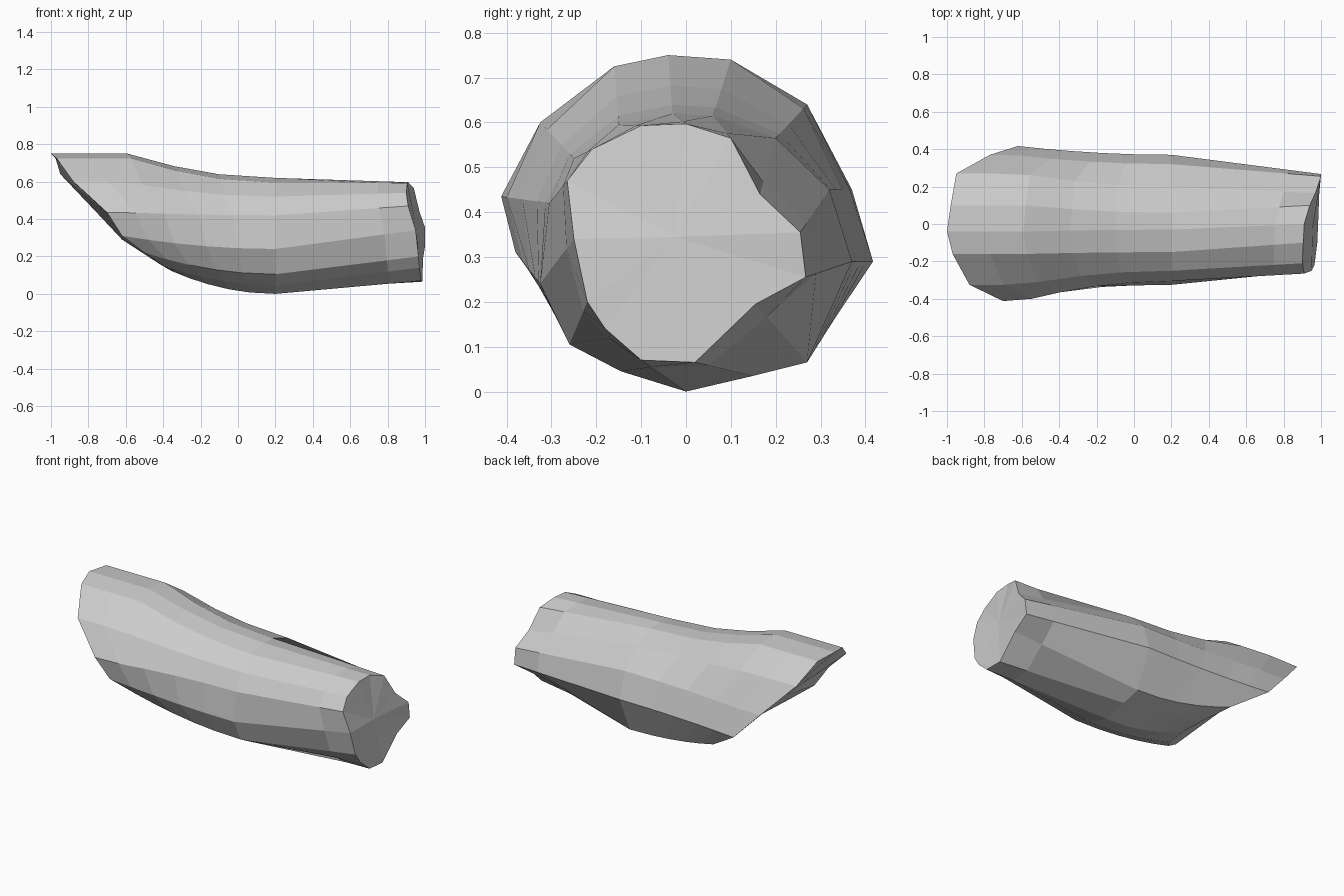
import bpy, bmesh
from mathutils import Vector

if "Cube" in bpy.data.objects:
    bpy.data.objects.remove(bpy.data.objects["Cube"])

# Matching 14-sided cross-sections: blunt end, widest middle, slanted end
BLUNT = [(.91, 0, .597), (.94, .1, .565), (.97, .165, .44), (1, .255, .355),
         (1, .267, .255), (.99, .155, .195), (.985, .02, .065), (.98, -.1, .07),
         (.97, -.18, .14), (.965, -.22, .2), (.95, -.25, .34), (.91, -.265, .47),
         (.9, -.21, .54), (.905, -.1, .593)]
MIDDLE = [(-.03, .62), (.06, .615), (.2, .565), (.32, .45), (.37, .29),
          (.27, .065), (.15, .035), (0, 0), (-.145, .045), (-.26, .105),
          (-.325, .24), (-.305, .42), (-.25, .52), (-.15, .595)]
SLANT = [(-1, -.04, .75), (-.98, .1, .74), (-.95, .27, .64), (-.77, .37, .45),
         (-.62, .417, .29), (-.42, .33, .16), (-.36, .16, .125), (-.35, 0, .12),
         (-.4, -.17, .15), (-.5, -.3, .22), (-.62, -.38, .31), (-.7, -.412, .435),
         (-.88, -.325, .6), (-.97, -.16, .725)]
MID_X = .2


def blend(end, t, bend):
    """Ring between the middle section and an end; bend delays the flare."""
    ring = []
    for (y, z), p in zip(MIDDLE, end):
        full = 1 - .35 * max(0, min(1, (p[2] - .3) / .4))
        e = min(1, t / full) ** 2 if bend else t
        ring.append(Vector((MID_X + (p[0] - MID_X) * t,
                            y + (p[1] - y) * e, z + (p[2] - z) * e)))
    return ring


rings = [blend(BLUNT, t, False) for t in (1, .78, 0)]
rings += [blend(SLANT, t, True) for t in (.25, .45, .66, .83, 1)]

# Tube skin lofted through the rings
bm = bmesh.new()
loops = [[bm.verts.new(p) for p in ring] for ring in rings]
n = len(MIDDLE)
for a, b in zip(loops, loops[1:]):
    for i in range(n):
        j = (i + 1) % n
        bm.faces.new((a[i], a[j], b[j], b[i]))

# Fan caps on both ends
for loop in (loops[0], loops[-1]):
    hub = bm.verts.new(sum((v.co for v in loop), Vector()) / n)
    for i in range(n):
        bm.faces.new((hub, loop[i], loop[(i + 1) % n]))
bmesh.ops.recalc_face_normals(bm, faces=bm.faces)

mesh = bpy.data.meshes.new("bent_tube")
bm.to_mesh(mesh)
bm.free()
bpy.context.collection.objects.link(bpy.data.objects.new("bent_tube", mesh))
